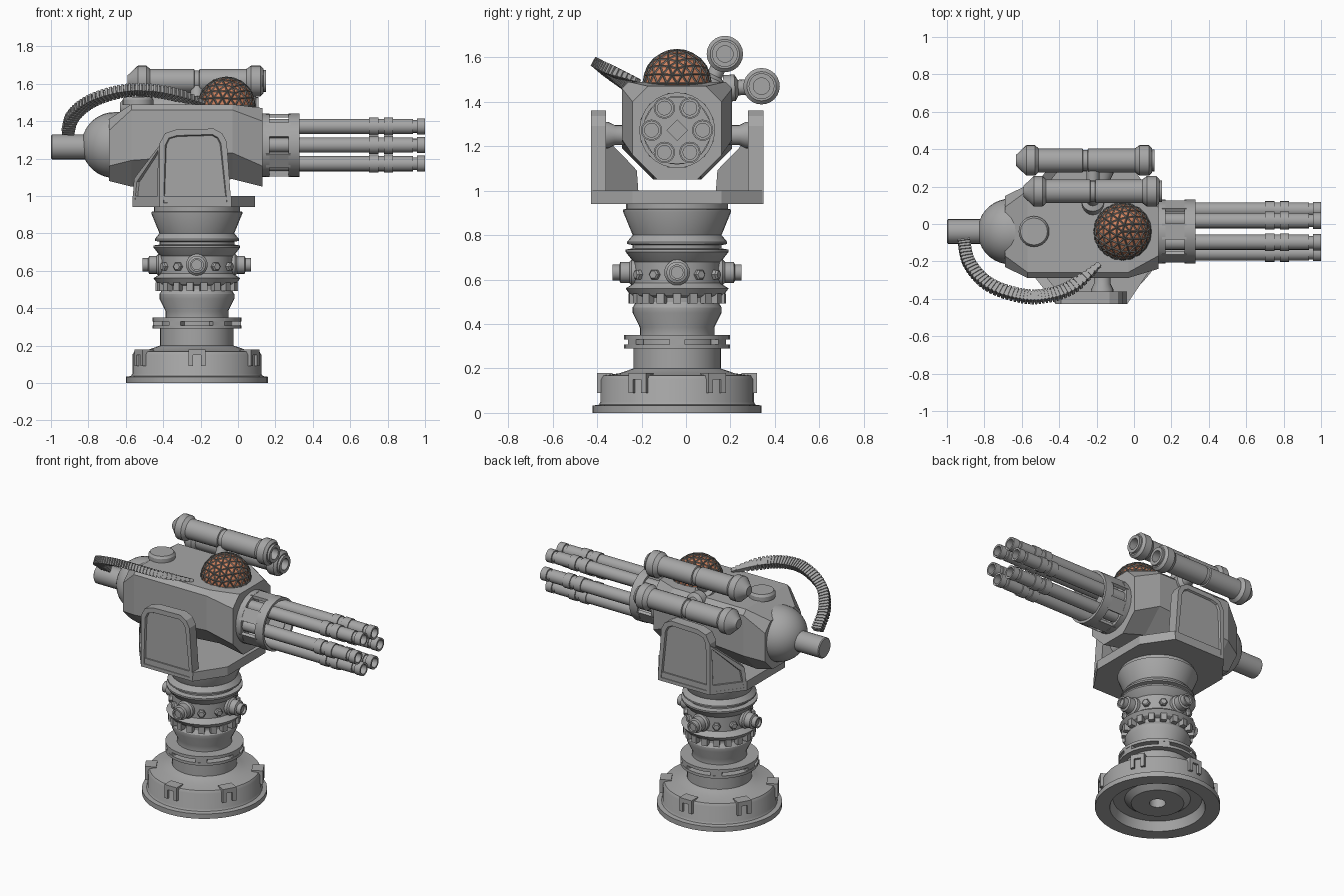
import bpy, bmesh, math
from mathutils import Vector, Matrix

if "Cube" in bpy.data.objects:
    bpy.data.objects.remove(bpy.data.objects["Cube"])

CX, CY, GZ = -0.22, -0.04, 1.272        # column axis, gun axis height
X, Y, Z = Vector((1, 0, 0)), Vector((0, 1, 0)), Vector((0, 0, 1))


def material(name, rgb):
    m = bpy.data.materials.new(name)
    m.diffuse_color = (*rgb, 1)
    m.use_nodes = True
    m.node_tree.nodes["Principled BSDF"].inputs["Base Color"].default_value = m.diffuse_color
    return m


GREY = material("grey metal", (0.38, 0.38, 0.38))
ORANGE = material("orange glass", (0.62, 0.23, 0.12))
DARK = material("dark lattice", (0.2, 0.2, 0.19))


def finish(name, bm, mat=GREY, smooth=True):
    bmesh.ops.remove_doubles(bm, verts=bm.verts, dist=1e-5)
    bmesh.ops.recalc_face_normals(bm, faces=bm.faces)
    for f in bm.faces:
        f.smooth = smooth
    for e in bm.edges:
        e.smooth = e.calc_face_angle(0) < 0.52
    me = bpy.data.meshes.new(name)
    bm.to_mesh(me)
    bm.free()
    me.materials.append(mat)
    ob = bpy.data.objects.new(name, me)
    bpy.context.collection.objects.link(ob)
    return ob


def lathe(name, profile, origin=(0, 0, 0), axis=Z, segs=32):
    """Revolve (radius, height) points around an axis."""
    bm = bmesh.new()
    m = Matrix.Translation(origin) @ axis.to_track_quat('Z', 'Y').to_matrix().to_4x4()
    rings = []
    for r, h in profile:
        if r == 0:
            rings.append([bm.verts.new(m @ Vector((0, 0, h)))] * segs)
        else:
            rings.append([bm.verts.new(m @ Vector((r * math.cos(a), r * math.sin(a), h)))
                          for a in (2 * math.pi * i / segs for i in range(segs))])
    for a, b in zip(rings, rings[1:]):
        for i in range(segs):
            j = (i + 1) % segs
            bm.faces.new(list(dict.fromkeys((a[i], a[j], b[j], b[i]))))
    return finish(name, bm)


def boxes(name, items):
    """One object made of boxes, each given as (matrix, size)."""
    bm = bmesh.new()
    for m, size in items:
        bmesh.ops.create_cube(bm, size=1, matrix=m @ Matrix.Diagonal((*size, 1)))
    return finish(name, bm)


def radial(n, r, h, size, start=0, shift=0, base=Matrix.Translation((CX, CY, 0))):
    """Boxes around an axis: size is (radial, tangential, axial)."""
    return [(base @ Matrix.Rotation(math.radians(start) + 2 * math.pi * i / n, 4, 'Z')
             @ Matrix.Translation((r, shift, h)), size) for i in range(n)]


def prism(name, pts, origin, u, v, depth, inset=0):
    """Extrude a 2D outline (u, v) by depth; optionally recess a panel in its face."""
    bm = bmesh.new()
    face = bm.faces.new([bm.verts.new(origin + u * a + v * b) for a, b in pts])
    ext = bmesh.ops.extrude_face_region(bm, geom=[face], use_keep_orig=True)
    bmesh.ops.translate(bm, vec=depth, verts=[g for g in ext['geom'] if isinstance(g, bmesh.types.BMVert)])
    bmesh.ops.recalc_face_normals(bm, faces=bm.faces)
    if inset:
        bmesh.ops.inset_region(bm, faces=[face], thickness=inset, depth=0)
        bmesh.ops.inset_region(bm, faces=[face], thickness=0.006, depth=-0.012)
    return finish(name, bm, smooth=False)


# Pedestal: foot, waist and flared neck
lathe("pedestal_foot", [(0, .1), (.05, .1), (.05, .03), (.16, .03), (.2, .06), (.27, .06), (.29, 0),
      (.38, 0), (.38, .033), (.352, .037), (.345, .05), (.345, .15), (.335, .168), (.26, .178),
      (.225, .19), (.197, .2), (.197, .3), (0, .3)], (CX, CY, 0), segs=40)
lathe("pedestal_column", [(0, .27), (.18, .27), (.18, .29), (.238, .29), (.238, .308), (.19, .308),
      (.19, .33), (.238, .33), (.238, .35), (.168, .35), (.168, .385), (.2, .45), (.2, .475),
      (.185, .5), (.185, .52), (.21, .53), (.232, .56), (.2, .58), (.195, .585), (.195, .68),
      (.205, .69), (.232, .725), (.232, .735), (.2, .74), (.2, .755), (.225, .76), (.225, .77),
      (.2, .8), (.243, .905), (.243, .915), (.23, .918), (.23, .95), (0, .95)], (CX, CY, 0))
boxes("foot_brackets", radial(6, .325, .165, (.07, .09, .03), 30)
      + radial(6, .335, .125, (.05, .024, .07), 30, .033)
      + radial(6, .335, .125, (.05, .024, .07), 30, -.033))
boxes("waist_ring_clips", radial(6, .215, .32, (.04, .07, .06)))
boxes("waist_teeth", radial(18, .2, .515, (.04, .036, .045)))
for i in range(12):
    a = math.radians(30 * i)
    d = Vector((math.cos(a), math.sin(a), 0))
    c = Vector((CX, CY, .632)) + d * .18
    if i % 3 == 0:
        lathe("column_port", [(0, 0), (.058, 0), (.058, .025), (.048, .035), (.048, .075), (.036, .08),
              (.036, .11), (.026, .11), (.026, .095), (0, .095)], c, d, 20)
    else:
        lathe("column_stud", [(0, 0), (.025, 0), (.025, .03), (.018, .038), (0, .038)], c - Z * .01, d, 6)

# Cradle: floor plate, two side arms, chamfered rear plates and pivots
floor = [(-.565, -.2), (-.42, -.385), (-.035, -.385), (.09, -.2),
         (.09, .2), (-.035, .385), (-.42, .385), (-.565, .2)]
prism("cradle_floor", floor, Vector((0, CY, .94)), X, Y, Z * .06)
arm = [(-.42, .94), (-.035, .94), (-.06, 1.29), (-.085, 1.335), (-.13, 1.36),
       (-.33, 1.355), (-.39, 1.335), (-.42, 1.28)]
for side in (-1, 1):
    prism("cradle_arm", arm, Vector((0, CY + side * .388, 0)), X, Z, Y * -side * .068, .032)
    u = Vector((-.145, -side * .185, 0))
    n = Vector((u.y, -u.x, 0)).normalized() * -.05
    if n.y * side > 0:
        n = -n
    prism("cradle_rear_plate", [(0, .94), (1, .94), (.94, 1.09), (.85, 1.11), (0, 1.27)],
          Vector((-.42, CY + side * .386, 0)), u, Z, n, .028)
    lathe("pivot", [(0, 0), (.06, 0), (.06, .03), (.045, .06), (.045, .13), (0, .13)],
          (-.17, CY + side * .34, 1.25), Y * -side, 20)

# Gun housing lofted from octagonal sections: x, half width, bottom, top, top and bottom chamfer
bm = bmesh.new()
loops = []
for x, h, zb, zt, ct, cb in [(-.69, .19, 1.08, 1.41, .06, .08), (-.57, .248, 1.05, 1.49, .03, .14),
                             (-.03, .248, 1.09, 1.49, .03, .14), (.13, .2, 1.05, 1.47, .07, .11)]:
    half = [(h - ct, zt), (h, zt - ct), (h, zb + cb), (h - cb, zb)]
    loops.append([bm.verts.new((x, CY + y, z)) for y, z in half + [(-y, z) for y, z in half[::-1]]])
for a, b in zip(loops, loops[1:]):
    for i in range(8):
        bm.faces.new((a[i], a[(i + 1) % 8], b[(i + 1) % 8], b[i]))
bm.faces.new(loops[0])
bm.faces.new(loops[-1])
finish("gun_housing", bm, smooth=False)

lathe("roof_hatch", [(0, 0), (.082, 0), (.082, .03), (.072, .045), (0, .045)], (-.535, CY, 1.485), segs=24)

# Rear motor bulb and stub
bulb = [(.176 * math.cos(math.radians(t)), .176 * math.sin(math.radians(t))) for t in range(0, 90, 10)]
lathe("rear_bulb", [(0, -.04), (.176, -.04)] + bulb + [(0, .176)], (-.66, CY, GZ), -X)
lathe("rear_stub", [(0, 0), (.066, 0), (.066, .22), (.06, .225), (0, .225)], (-.775, CY, GZ - .01), -X, 24)

# Rotary barrel cluster
lathe("barrel_drum_ring", [(.17, .27), (.17, .33), (.152, .33), (.152, .27), (.17, .27)], (0, CY, GZ), X)
lathe("barrel_drum_back", [(0, .11), (.17, .11), (.17, .168), (0, .168)], (0, CY, GZ), X)
drum = Matrix.Translation((0, CY, GZ)) @ Matrix.Rotation(math.pi / 2, 4, 'Y')
boxes("barrel_drum_slats", radial(6, .157, .215, (.02, .085, .13), base=drum))
lathe("centre_spindle", [(0, .12), (.048, .12), (.048, .24), (0, .24)], (0, CY, GZ), X, 4)
barrel = [(0, .1), (.041, .1), (.041, .7), (.048, .7), (.048, .75), (.041, .75), (.041, .78),
          (.048, .78), (.048, .83), (.041, .83), (.041, .935), (.034, .935), (.034, .957),
          (.043, .957), (.043, 1), (.031, 1), (.031, .92), (0, .92)]
for i in range(6):
    a = math.pi * i / 3
    lathe("barrel", barrel, (0, CY + .115 * math.cos(a), GZ + .115 * math.sin(a)), X, 16)

# Geodesic sensor dome: glass and lattice
for name, mat in (("dome_glass", ORANGE), ("dome_lattice", DARK)):
    bm = bmesh.new()
    bmesh.ops.create_icosphere(bm, subdivisions=3, radius=.152)
    bmesh.ops.bisect_plane(bm, geom=bm.verts[:] + bm.edges[:] + bm.faces[:],
                           plane_co=(0, 0, -.01), plane_no=Z, clear_inner=True)
    ob = finish(name, bm, mat, smooth=False)
    ob.location = (-.062, CY, 1.482)
    if mat is DARK:
        w = ob.modifiers.new("struts", 'WIREFRAME')
        w.thickness = .009
        w.use_boundary = True

# Launcher pods with their struts
pod = [(0, -.37), (.03, -.37), (.082, -.315), (.082, -.27), (.064, -.25), (.064, -.015), (.056, -.012),
       (.056, .012), (.064, .015), (.064, .265), (.082, .29), (.082, .34), (.066, .355), (.058, .355),
       (.058, .37), (.037, .37), (.037, .3), (0, .3)]
for x, y, z, foot in ((-.22, .175, 1.615, Vector((-.22, .1, 1.46))), (-.26, .34, 1.47, Vector((-.22, .17, 1.46)))):
    lathe("launcher_pod", pod, (x, y, z), X, 24)
    d = Vector((-.22, y, z)) - foot
    lathe("pod_strut", [(0, 0), (.06, 0), (.06, .05), (.035, .065), (.035, d.length - .02), (0, d.length - .02)],
          foot, d.normalized(), 16)

# Segmented ammunition hose following a smooth path
path = [Vector(p) for p in ((-.92, -.05, 1.28), (-.91, -.09, 1.34), (-.88, -.21, 1.43), (-.78, -.32, 1.51),
        (-.62, -.38, 1.56), (-.48, -.385, 1.565), (-.33, -.335, 1.54), (-.17, -.2, 1.49), (-.1, -.12, 1.46))]
samples = []
for p0, p1, p2, p3 in zip(path, path[1:], path[2:], path[3:]):
    for k in range(8):
        t = k / 8
        samples.append(.5 * (2 * p1 + (p2 - p0) * t + (2 * p0 - 5 * p1 + 4 * p2 - p3) * t ** 2
                             + (3 * p1 - p0 - 3 * p2 + p3) * t ** 3))
links = []
for i, (p, q) in enumerate(zip(samples, samples[1:])):
    t = (q - p).normalized()
    side = t.cross(Vector((0, .48, .88))).normalized()
    up = side.cross(t)
    m = Matrix((t, side, up)).transposed().to_4x4()
    m.translation = (p + q) / 2
    size = min(1, .25 + (len(samples) - i) / 10)
    gap = (q - p).length
    links += [(m, (gap * .65, .066 * size, .046 * size)), (m, (gap * 1.2, .05 * size, .034 * size))]
boxes("ammo_hose", links)
